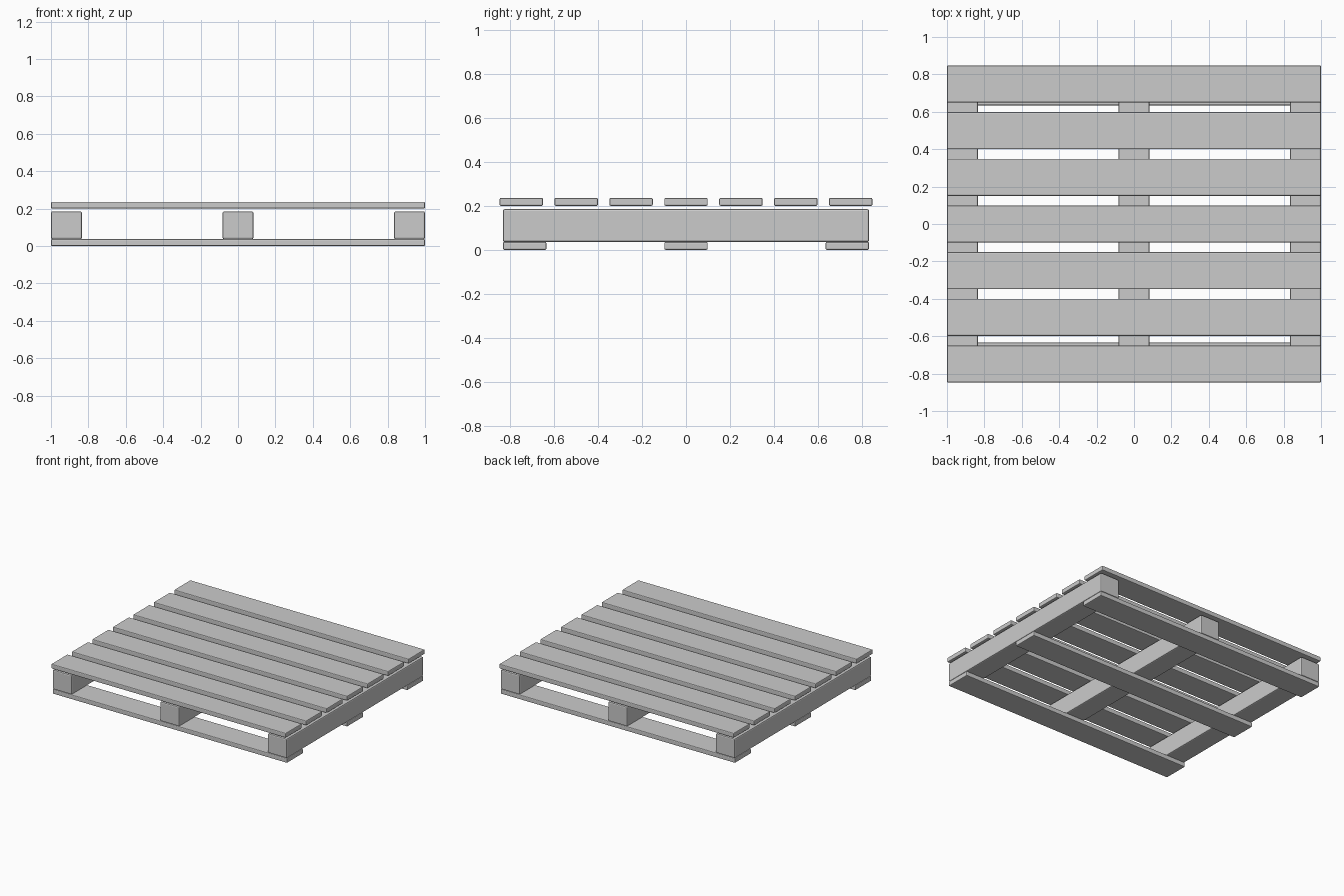
import bpy
import bmesh

if "Cube" in bpy.data.objects:
    bpy.data.objects.remove(bpy.data.objects["Cube"])


def board(name, centre, size, bevel):
    """Box with slightly eased edges."""
    bm = bmesh.new()
    bmesh.ops.create_cube(bm, size=1)
    bmesh.ops.scale(bm, vec=size, verts=bm.verts)
    bmesh.ops.bevel(bm, geom=bm.edges[:], offset=bevel, segments=2,
                    profile=0.5, affect='EDGES')
    mesh = bpy.data.meshes.new(name)
    bm.to_mesh(mesh)
    bm.free()
    obj = bpy.data.objects.new(name, mesh)
    obj.location = centre
    bpy.context.collection.objects.link(obj)
    return obj


THICK = 0.036
BEAM_H = 0.149
SLAT_W = 0.197

# Bottom boards, running left to right
for i in (-1, 0, 1):
    board(f"bottom_board_{i + 2}", (0, i * 0.733, THICK / 2),
          (2, SLAT_W, THICK), 0.006)

# Stringer beams, running front to back
for i in (-1, 0, 1):
    board(f"stringer_{i + 2}", (i * 0.917, 0, THICK + BEAM_H / 2),
          (0.164, 1.664, BEAM_H), 0.008)

# Deck boards, a small gap above the stringers
for i in range(-3, 4):
    board(f"deck_board_{i + 4}", (0, i * 0.2495, 0.2 + THICK / 2),
          (2, SLAT_W, THICK), 0.006)
